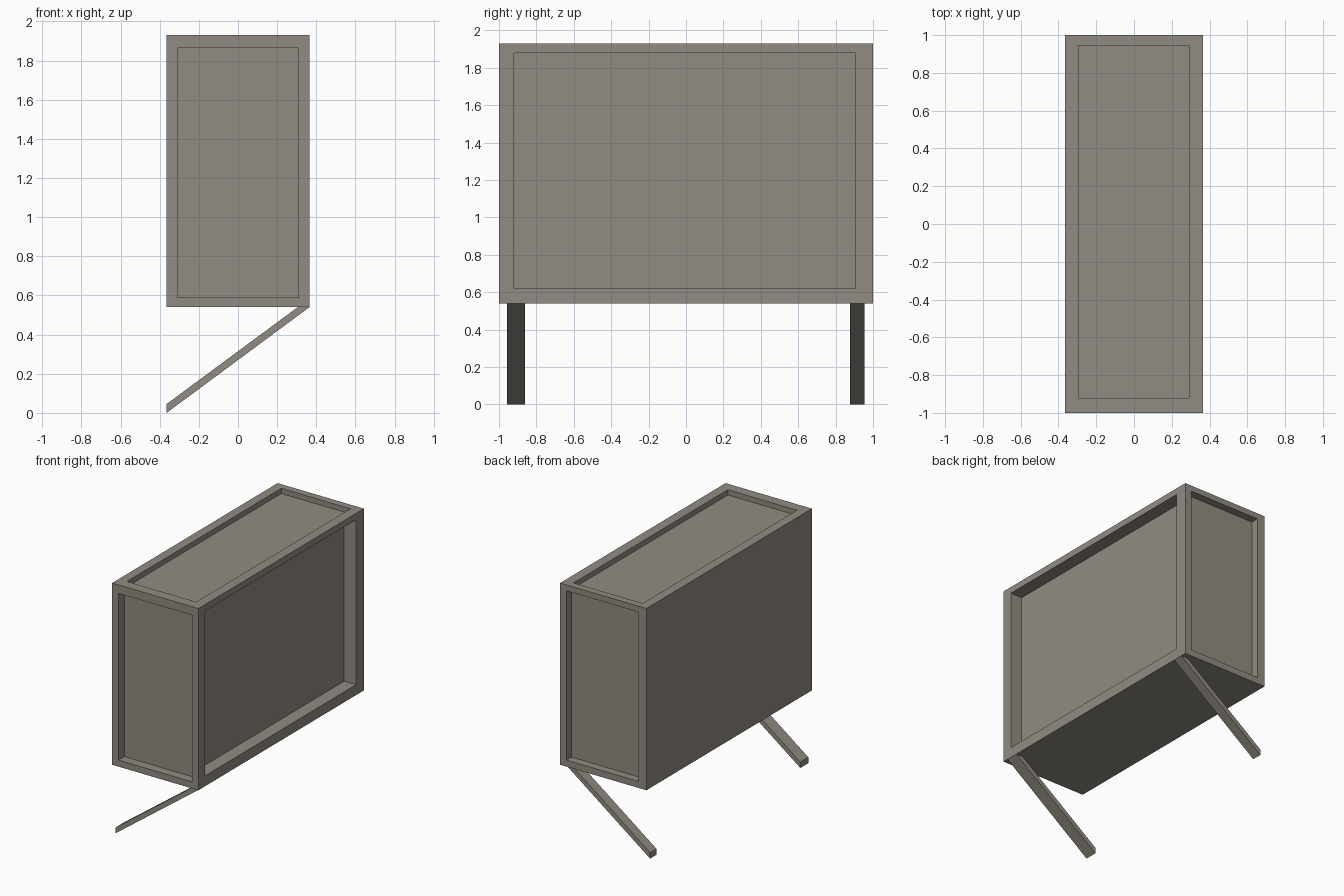
import bpy
import bmesh
from mathutils import Vector

default = bpy.data.objects.get("Cube")
if default:
    bpy.data.objects.remove(default, do_unlink=True)

COLOR = (0.285, 0.26, 0.225, 1.0)
mat = bpy.data.materials.new("warm grey")
mat.use_nodes = True
mat.diffuse_color = COLOR
bsdf = next(n for n in mat.node_tree.nodes if n.type == 'BSDF_PRINCIPLED')
bsdf.inputs["Base Color"].default_value = COLOR

HALF_X, BOTTOM, TOP = 0.365, 0.54, 1.93


def finish(name, bm):
    bmesh.ops.recalc_face_normals(bm, faces=bm.faces[:])
    mesh = bpy.data.meshes.new(name)
    bm.to_mesh(mesh)
    bm.free()
    mesh.materials.append(mat)
    obj = bpy.data.objects.new(name, mesh)
    bpy.context.collection.objects.link(obj)
    return obj


def recess(bm, normal, low, high, depth):
    """Sink a rectangular panel, spanning low to high, into one side."""
    normal = Vector(normal)
    face = max(bm.faces, key=lambda f: f.normal.dot(normal) * f.calc_area())
    centre = face.calc_center_median()
    bmesh.ops.inset_individual(bm, faces=[face], thickness=0.03)
    for v in face.verts:
        for i in range(3):
            if not normal[i]:
                v.co[i] = low[i] if v.co[i] < centre[i] else high[i]
    panel = bmesh.ops.extrude_discrete_faces(bm, faces=[face])["faces"][0]
    bmesh.ops.translate(bm, verts=panel.verts[:], vec=-normal * depth)
    bm.normal_update()


# Cabinet body: sunken panels on four sides, plain left wall and underside
bm = bmesh.new()
bmesh.ops.create_cube(bm, size=1)
for v in bm.verts:
    v.co = (v.co.x * 2 * HALF_X, v.co.y * 2, BOTTOM if v.co.z < 0 else TOP)
bm.normal_update()
recess(bm, (0, -1, 0), (-0.31, 0, 0.59), (0.31, 0, 1.865), 0.07)
recess(bm, (0, 1, 0), (-0.30, 0, 0.59), (0.31, 0, 1.885), 0.06)
recess(bm, (1, 0, 0), (0, -0.92, 0.62), (0, 0.905, 1.88), 0.10)
recess(bm, (0, 0, 1), (-0.295, -0.92, 0), (0.29, 0.945, 0), 0.04)
finish("cabinet_body", bm)


# Slanted legs: a thin sloping profile extruded along y
def leg(name, y0, y1):
    profile = [(-HALF_X, 0), (HALF_X, BOTTOM), (0.305, BOTTOM), (-HALF_X, 0.045)]
    bm = bmesh.new()
    face = bm.faces.new([bm.verts.new((x, y0, z)) for x, z in profile])
    side = bmesh.ops.extrude_face_region(bm, geom=[face])["geom"]
    verts = [g for g in side if isinstance(g, bmesh.types.BMVert)]
    bmesh.ops.translate(bm, verts=verts, vec=(0, y1 - y0, 0))
    finish(name, bm)


leg("front_leg", -0.957, -0.86)
leg("back_leg", 0.877, 0.955)
